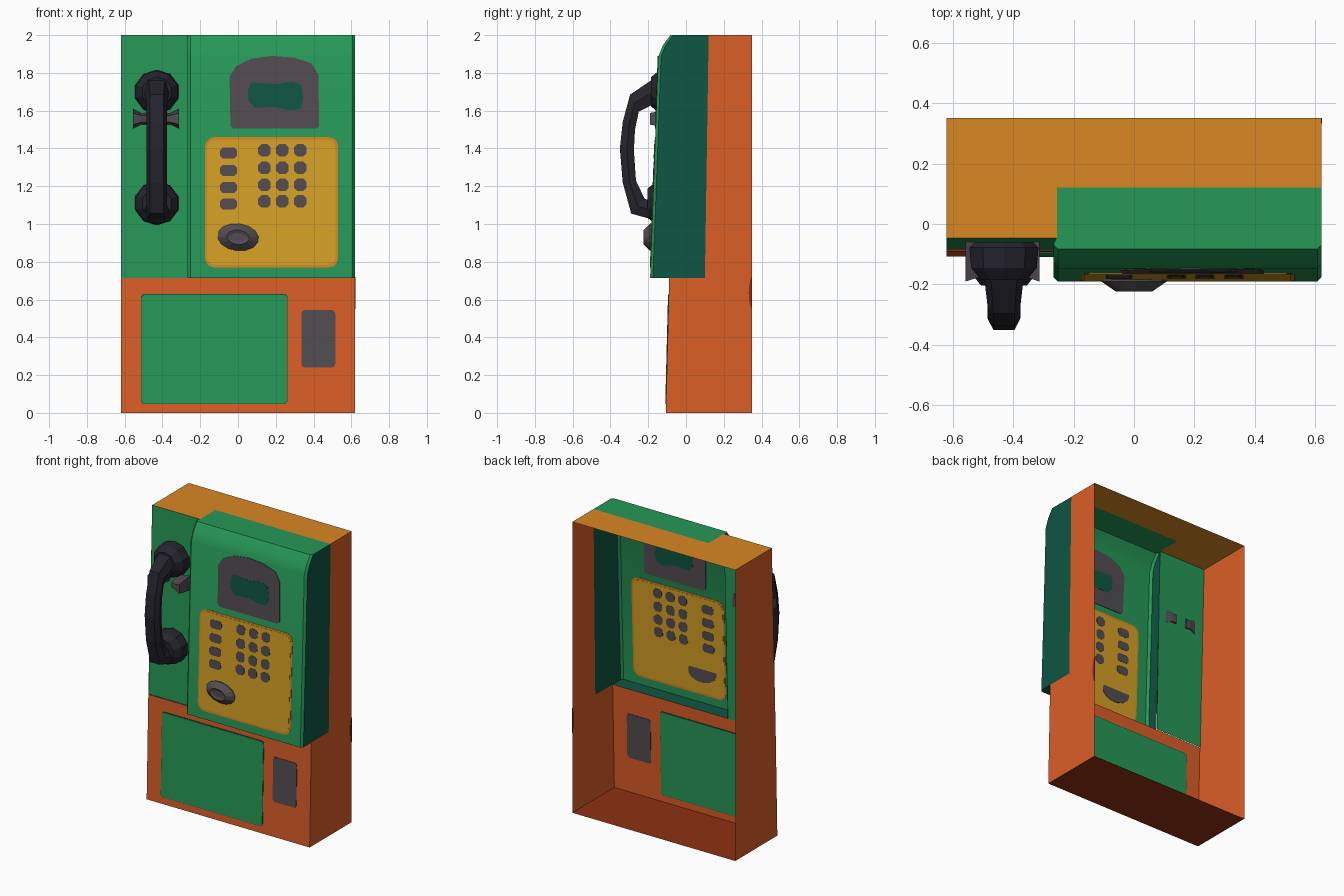
import bpy, bmesh, math
from mathutils import Vector

if "Cube" in bpy.data.objects:
    bpy.data.objects.remove(bpy.data.objects["Cube"])


def mat(name, r, g, b):
    m = bpy.data.materials.new(name)
    lin = [(c / 255 / 12.92) if c < 11 else ((c / 255 + 0.055) / 1.055) ** 2.4 for c in (r, g, b)]
    m.diffuse_color = (*lin, 1)
    m.use_nodes = True
    m.node_tree.nodes["Principled BSDF"].inputs["Base Color"].default_value = m.diffuse_color
    return m


GREEN = mat("green", 38, 152, 87)
DARK_GREEN = mat("dark green", 15, 86, 66)
ORANGE = mat("orange", 219, 94, 39)
AMBER = mat("amber", 217, 135, 36)
YELLOW = mat("yellow", 214, 160, 36)
RUST = mat("rust", 143, 48, 18)
GREY = mat("grey", 83, 76, 81)
BLACK = mat("black", 38, 36, 45)


def make(name, verts, faces, mats, idx=None, sheet=False):
    """Mesh object; open sheets get normals pointing away from the inside."""
    bm = bmesh.new()
    vs = [bm.verts.new(v) for v in verts]
    for i, f in enumerate(faces):
        face = bm.faces.new([vs[k] for k in f])
        face.material_index = idx[i] if idx else 0
        if sheet:
            face.normal_update()
            if face.normal.dot(face.calc_center_median() - Vector((0.1, 0.1, 1))) < 0:
                face.normal_flip()
    if not sheet:
        bmesh.ops.recalc_face_normals(bm, faces=bm.faces)
    me = bpy.data.meshes.new(name)
    bm.to_mesh(me)
    bm.free()
    for m in mats:
        me.materials.append(m)
    ob = bpy.data.objects.new(name, me)
    bpy.context.collection.objects.link(ob)
    return ob


def loft(name, rings, mats, caps=True):
    n = len(rings[0])
    faces = [[r * n + i, r * n + (i + 1) % n, (r + 1) * n + (i + 1) % n, (r + 1) * n + i]
             for r in range(len(rings) - 1) for i in range(n)]
    if caps:
        faces += [list(range(n)), list(range((len(rings) - 1) * n, len(rings) * n))]
    return make(name, [p for r in rings for p in r], faces, mats)


# Depth of each front surface at height z
def hood_y(z):
    return -0.19 + (z - 0.715) * 0.043 / 1.17


def panel_y(z):
    return -0.085 + (z - 0.715) * 0.038 / 1.285


def base_y(z):
    return -0.107 + z * 0.018 / 0.715


W, H, ZS, BACK = 0.62, 2.0, 0.715, 0.35

# Open-backed case: left wall, right wall behind hood, base front, floor, top
make("left_wall", [(-W, BACK, 0), (-W, base_y(0), 0), (-W, base_y(ZS), ZS), (-W, panel_y(H), H), (-W, BACK, H)],
     [range(5)], [ORANGE], sheet=True)
make("right_wall", [(W, BACK, 0), (W, base_y(0), 0), (W, base_y(ZS), ZS), (W, 0.10, ZS), (W, 0.12, H), (W, BACK, H)],
     [range(6)], [ORANGE], sheet=True)
make("base_front", [(-W, base_y(0), 0), (W, base_y(0), 0), (W, base_y(ZS), ZS), (-W, base_y(ZS), ZS)],
     [range(4)], [ORANGE], sheet=True)
make("floor", [(-W, base_y(0), 0), (W, base_y(0), 0), (W, BACK, 0), (-W, BACK, 0)], [range(4)], [RUST], sheet=True)
make("case_top", [(-W, panel_y(H), H), (-0.255, panel_y(H), H), (-0.255, 0.12, H), (W, 0.12, H), (W, BACK, H), (-W, BACK, H)],
     [range(6)], [AMBER], sheet=True)

# Handset panel on the left
make("handset_panel", [(-W, panel_y(ZS), ZS), (-0.26, panel_y(ZS), ZS), (-0.255, panel_y(H), H), (-W, panel_y(H), H)],
     [range(4)], [GREEN], sheet=True)

# Projecting hood, lofted upwards with a rounded top
levels = [(ZS, hood_y(ZS)), (1.885, hood_y(1.885)), (1.945, -0.123), (H, -0.083)]
verts, faces, idx = [], [], []
for z, f in levels:
    back = 0.10 + 0.02 * (z - ZS) / (H - ZS)
    verts += [(-0.257, panel_y(z), z), (-0.267, f + 0.015, z), (-0.252, f, z),
              (0.607, f, z), (W, f + 0.015, z), (W, back, z)]
for r in range(3):
    for i in range(5):
        faces.append([r * 6 + i, r * 6 + i + 1, r * 6 + i + 7, r * 6 + i + 6])
        idx.append(1 if i in (0, 4) else 0)
verts += [(-0.257, 0.12, H), (W, base_y(ZS), ZS), (-0.257, base_y(ZS), ZS)]
faces += [[18, 19, 20, 21, 22, 23, 24], [26, 1, 2, 3, 4, 25]]
idx += [0, 1]
hood = make("hood", verts, faces, [GREEN, DARK_GREEN], idx, sheet=True)
# inner wall of the hood must face away from the handset side
bpy.context.view_layer.objects.active = hood
hood.select_set(True)
bpy.ops.object.shade_smooth_by_angle(angle=math.radians(36))
hood.select_set(False)


def rounded(x0, x1, z0, z1, r, n=3):
    pts = []
    for cx, cz, a0 in ((x1 - r, z1 - r, 0), (x0 + r, z1 - r, 90), (x0 + r, z0 + r, 180), (x1 - r, z0 + r, 270)):
        for k in range(n + 1):
            a = math.radians(a0 + 90 * k / n)
            pts.append((cx + r * math.cos(a), cz + r * math.sin(a)))
    return pts


def plate(name, pts, surf, t, m):
    """Thin plate let through a front surface, so it also shows inside."""
    return loft(name, [[(x, surf(z) + s * t, z) for x, z in pts] for s in (-1, 1)], [m])


# Base details
plate("lower_door", rounded(-0.51, 0.26, 0.05, 0.623, 0.012, 1), base_y, 0.004, GREEN)
plate("lower_door_edge", rounded(-0.513, 0.262, 0.047, 0.629, 0.012, 1), base_y, 0.002, DARK_GREEN)
plate("return_slot", rounded(0.335, 0.515, 0.24, 0.545, 0.02), base_y, 0.003, GREY)

# Display
plate("display_surround", [(-0.04, 1.52), (-0.025, 1.505), (0.415, 1.505), (0.43, 1.52), (0.425, 1.79), (0.39, 1.85),
                           (0.30, 1.88), (0.18, 1.89), (0.07, 1.875), (-0.01, 1.835), (-0.045, 1.78)],
      hood_y, 0.003, GREY)
plate("display_screen", [(0.09, 1.615), (0.2, 1.62), (0.28, 1.60), (0.33, 1.61), (0.345, 1.66), (0.335, 1.735),
                         (0.29, 1.755), (0.2, 1.74), (0.07, 1.75), (0.052, 1.71), (0.055, 1.65)],
      hood_y, 0.0042, DARK_GREEN)

# Keypad
plate("keypad_border", rounded(-0.175, 0.53, 0.77, 1.46, 0.05), hood_y, 0.0022, AMBER)
plate("keypad_plate", rounded(-0.165, 0.517, 0.783, 1.447, 0.045), hood_y, 0.0034, YELLOW)
for r, z in enumerate((1.39, 1.297, 1.207, 1.12)):
    for c, x in enumerate((0.14, 0.235, 0.33)):
        plate(f"number_key_{r}_{c}", rounded(x - 0.033, x + 0.033, z - 0.033, z + 0.033, 0.017, 1), hood_y, 0.0047, GREY)
    zf = z - 0.014
    plate(f"function_key_{r}", rounded(-0.095, -0.005, zf - 0.029, zf + 0.029, 0.014, 1), hood_y, 0.0047, GREY)


def oval(cx, cz, rx, rz, y, n, tilt=0.0):
    c, s = math.cos(tilt), math.sin(tilt)
    out = []
    for k in range(n):
        a = 2 * math.pi * (k + 0.5) / n
        u, v = rx * math.cos(a), rz * math.sin(a)
        out.append((cx + u * c - v * s, y, cz + u * s + v * c))
    return out


# Oval coin knob
loft("coin_knob", [oval(0, 0.93, rx, rz, y, 14, -0.12) for y, rx, rz in
                   ((-0.178, 0.11, 0.072), (-0.19, 0.11, 0.072), (-0.224, 0.06, 0.038), (-0.217, 0.04, 0.022))], [GREY])

# Handset: two cups joined by a curved handle
for name, z, dy in (("ear_cup", 1.70, 0), ("mouth_cup", 1.11, -0.018)):
    loft(name, [oval(-0.43, z, r, r * 0.97, y + dy, 10) for y, r in
                ((-0.06, 0.1), (-0.078, 0.12), (-0.145, 0.114), (-0.185, 0.08))], [BLACK])
path = [((-.185, 1.76), (-.16, 1.64)), ((-.296, 1.685), (-.25, 1.595)), ((-.335, 1.54), (-.27, 1.50)),
        ((-.35, 1.40), (-.276, 1.39)), ((-.335, 1.22), (-.265, 1.23)), ((-.29, 1.055), (-.22, 1.135)),
        ((-.20, 1.03), (-.16, 1.11))]
rings = []
for k, (o, i) in enumerate(path):
    w = 0.066 if k in (0, 6) else 0.054
    m = [(o[j] + i[j]) / 2 for j in (0, 1)]
    rings.append([(-0.43 + sx * w, p[0], p[1]) for sx, p in
                  ((-0.65, o), (0.65, o), (1, m), (0.75, i), (-0.75, i), (-1, m))])
loft("handset_handle", rings, [BLACK])

# Cradle prongs, mirrored either side of the handle
for side, s in (("left", -1), ("right", 1)):
    def ring(x, hz, y0, y1):
        return [(-0.435 + s * x, y, 1.557 + d) for y, d in
                ((y0, -hz), (y1, -hz * 0.6), (y1, hz * 0.6), (y0, hz))]
    loft(f"cradle_prong_{side}", [ring(0.04, 0.032, -0.05, -0.16), ring(0.075, 0.03, -0.05, -0.175),
                                  ring(0.122, 0.052, -0.06, -0.19)], [GREY])

# Small lock recess at the rear of the right wall
pts = [(0.35 - 0.018 * math.sin(math.pi * k / 8), 0.635 - 0.085 * math.cos(math.pi * k / 8)) for k in range(9)]
loft("side_recess", [[(x, y, z) for y, z in pts] for x in (W - 0.002, W + 0.002)], [RUST])
